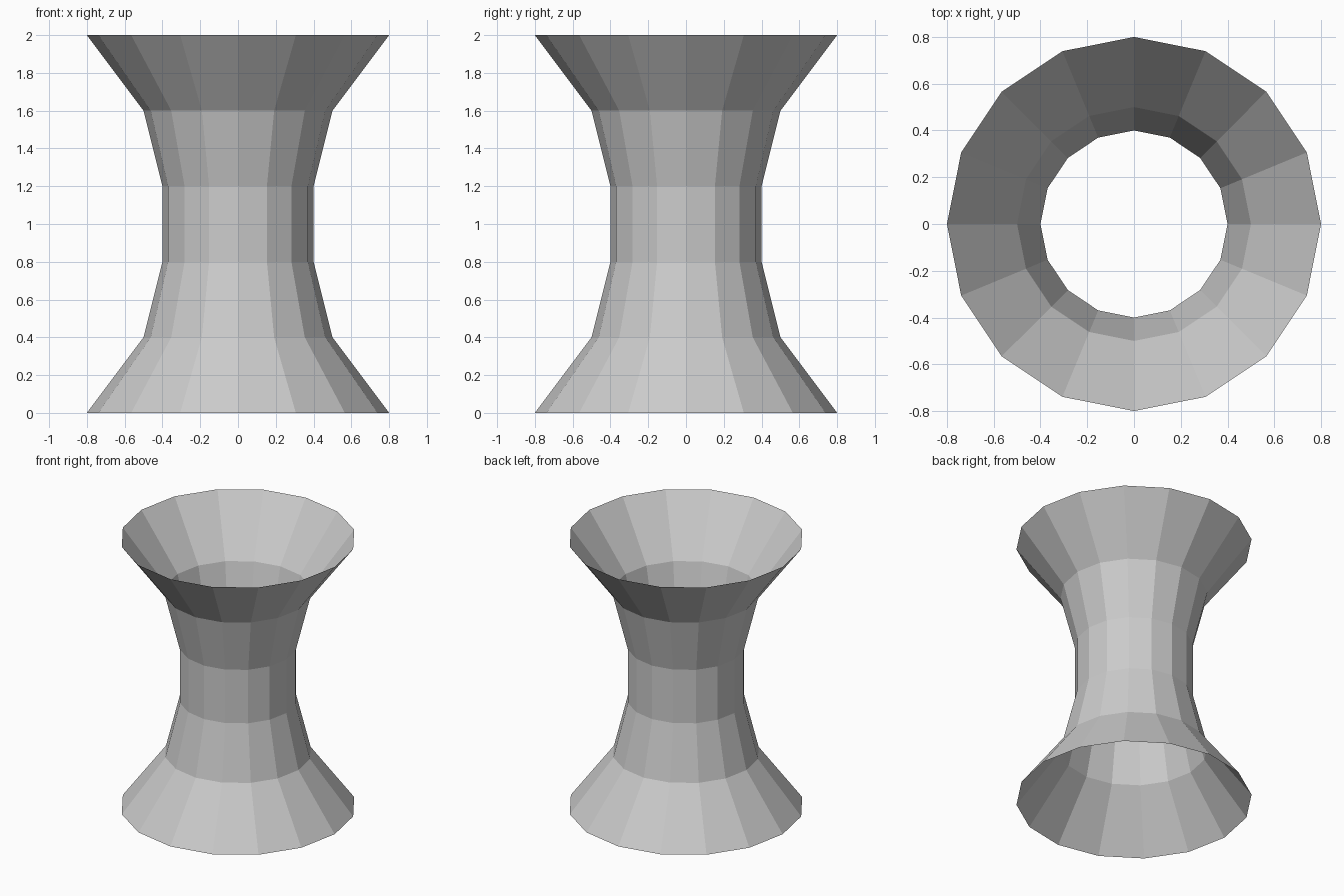
import bpy
import bmesh
from math import cos, sin, tau

if "Cube" in bpy.data.objects:
    bpy.data.objects.remove(bpy.data.objects["Cube"])

SIDES = 16
# (radius, height) from the floor to the top rim
PROFILE = [(0.8, 0.0), (0.5, 0.4), (0.4, 0.8), (0.4, 1.2), (0.5, 1.6), (0.8, 2.0)]

# Open, flared tube: one ring per profile point, bridged with flat quads
bm = bmesh.new()
rings = [[bm.verts.new((r * cos(tau * i / SIDES), r * sin(tau * i / SIDES), z))
          for i in range(SIDES)] for r, z in PROFILE]
for low, high in zip(rings, rings[1:]):
    for i in range(SIDES):
        j = (i + 1) % SIDES
        bm.faces.new((low[i], low[j], high[j], high[i]))

mesh = bpy.data.meshes.new("flared_tube")
bm.to_mesh(mesh)
bm.free()
bpy.context.collection.objects.link(bpy.data.objects.new("flared_tube", mesh))
